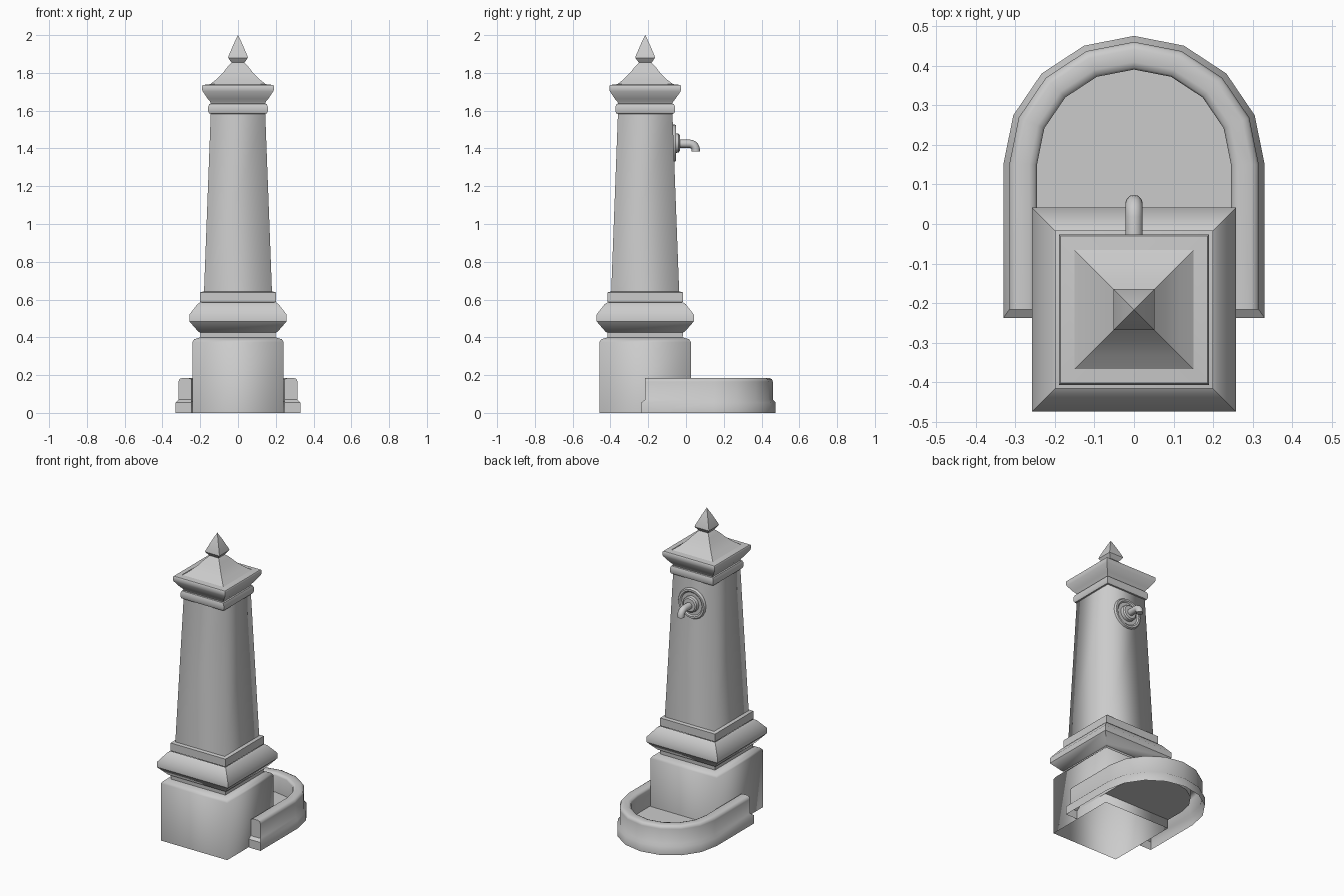
import bpy, bmesh, math
from mathutils import Vector

old = bpy.data.objects.get("Cube")
if old:
    bpy.data.objects.remove(old, do_unlink=True)

stone = bpy.data.materials.new("grey_stone")
stone.use_nodes = True
stone.diffuse_color = (0.6, 0.6, 0.6, 1)
stone.node_tree.nodes["Principled BSDF"].inputs["Base Color"].default_value = (0.6, 0.6, 0.6, 1)

COL_Y = -0.216  # centre of the column


def finish(name, bm, angle=40, soft_corners=False):
    bmesh.ops.remove_doubles(bm, verts=bm.verts, dist=0.0001)
    bmesh.ops.recalc_face_normals(bm, faces=bm.faces)
    for f in bm.faces:
        f.smooth = True
    for e in bm.edges:
        if len(e.link_faces) == 2:
            a, b = (v.co for v in e.verts)
            upright = abs(a.z - b.z) > 0.2
            sharp = e.calc_face_angle(0) > math.radians(angle)
            e.smooth = not sharp or (soft_corners and upright)
    mesh = bpy.data.meshes.new(name)
    bm.to_mesh(mesh)
    bm.free()
    mesh.materials.append(stone)
    obj = bpy.data.objects.new(name, mesh)
    bpy.context.collection.objects.link(obj)
    return obj


def loft(bm, rings, closed=True):
    rows = [[bm.verts.new(p) for p in ring] for ring in rings]
    n = len(rows[0])
    for lo, hi in zip(rows, rows[1:]):
        for i in range(n if closed else n - 1):
            j = (i + 1) % n
            bm.faces.new((lo[i], lo[j], hi[j], hi[i]))
    return rows


def square_stack(name, profile, soft=False):
    """Square section swept up a (half width, height) profile."""
    bm = bmesh.new()
    loft(bm, [[(sx * h, COL_Y + sy * h, z)
               for sx, sy in ((-1, -1), (1, -1), (1, 1), (-1, 1))]
              for h, z in profile])
    return finish(name, bm, soft_corners=soft)


# Column, from the ground up
square_stack("base_block", [(.242, 0), (.242, .375), (.232, .39), (.198, .4)], True)
square_stack("lower_moulding", [(.198, .395), (.2, .425), (.21, .43), (.258, .485),
                                (.258, .52), (.215, .575), (.2, .585)])
square_stack("shaft_collar", [(.19, .585), (.2, .587), (.2, .638), (.18, .643)])
square_stack("shaft", [(.18, .638), (.144, 1.59)], True)
square_stack("upper_ring", [(.143, 1.583), (.153, 1.585), (.158, 1.597), (.158, 1.62),
                            (.152, 1.635), (.14, 1.638)])
square_stack("cornice", [(.143, 1.635), (.147, 1.647), (.16, 1.662), (.187, 1.702),
                         (.19, 1.713), (.19, 1.73), (.186, 1.736), (.15, 1.74)])
square_stack("roof", [(.15, 1.738), (.115, 1.765), (.08, 1.8), (.055, 1.832), (.032, 1.855)])
square_stack("finial", [(.028, 1.85), (.036, 1.857), (.052, 1.88), (.05, 1.89),
                        (.022, 1.955), (.0005, 2.0)])

# Basin: horseshoe wall as a hollow shell, offset inward from the outer line
wall = [(0, 0), (0, .055), (.015, .07), (.015, .165), (.02, .179), (.034, .185),
        (.066, .185), (.08, .18), (.085, .17), (.085, .06)]


def horseshoe(inset, z):
    start = -.237 if z < .06 and inset == 0 else -.216
    arc = [((.33 - inset) * math.cos(math.pi * k / 8),
            .15 + (.325 - inset) * math.sin(math.pi * k / 8), z) for k in range(9)]
    return [(.33 - inset, start, z)] + arc + [(inset - .33, start, z)]


bm = bmesh.new()
loft(bm, [horseshoe(d, z) for d, z in wall], closed=False)
for side in (-1, 1):
    outer = [(side * (.33 - d), -.237 if z < .06 else -.216, z) for d, z in wall[:5]]
    inner = [(side * .245, y, z) for _, y, z in outer]
    loft(bm, [outer, inner], closed=False)
    bm.faces.new([bm.verts.new((side * (.33 - d), -.216, z)) for d, z in wall[4:9]]
                 + [bm.verts.new((side * .245, -.216, wall[4][1]))])
finish("basin_wall", bm, 50)

# Basin floor up to the column
bm = bmesh.new()
edge = horseshoe(.085, .06)[1:-1]
bm.faces.new([bm.verts.new(p) for p in [(.245, .02, .06)] + edge + [(-.245, .02, .06)]])
finish("basin_floor", bm)

# Round wall plate with hub, turned about the spout axis
TAP_Z = 1.425
bm = bmesh.new()
plate = [(.1, -.085), (.1, -.062), (.094, -.053), (.082, -.053), (.074, -.06),
         (.052, -.06), (.05, -.04), (.042, -.033), (.001, -.032)]
loft(bm, [[(r * math.cos(math.tau * k / 20), y, TAP_Z + .003 + r * math.sin(math.tau * k / 20))
           for k in range(20)] for r, y in plate])
finish("spout_plate", bm)

# Spout: round pipe along a bent path
path = [(-.05, 0)] + [(.018 + .034 * math.sin(a), .034 * (math.cos(a) - 1))
                      for a in (math.pi / 2 * k / 5 for k in range(6))] + [(.052, -.042)]
bm = bmesh.new()
rings = []
for i, (y, z) in enumerate(path):
    before, after = path[max(i - 1, 0)], path[min(i + 1, len(path) - 1)]
    along = Vector((0, after[0] - before[0], after[1] - before[1])).normalized()
    up = Vector((1, 0, 0)).cross(along)
    rings.append([Vector((0, y, TAP_Z + z)) + .022 * (
        Vector((math.cos(t), 0, 0)) + up * math.sin(t))
        for t in (math.tau * k / 12 for k in range(12))])
rows = loft(bm, rings)
bm.faces.new(rows[-1])
finish("spout", bm)
